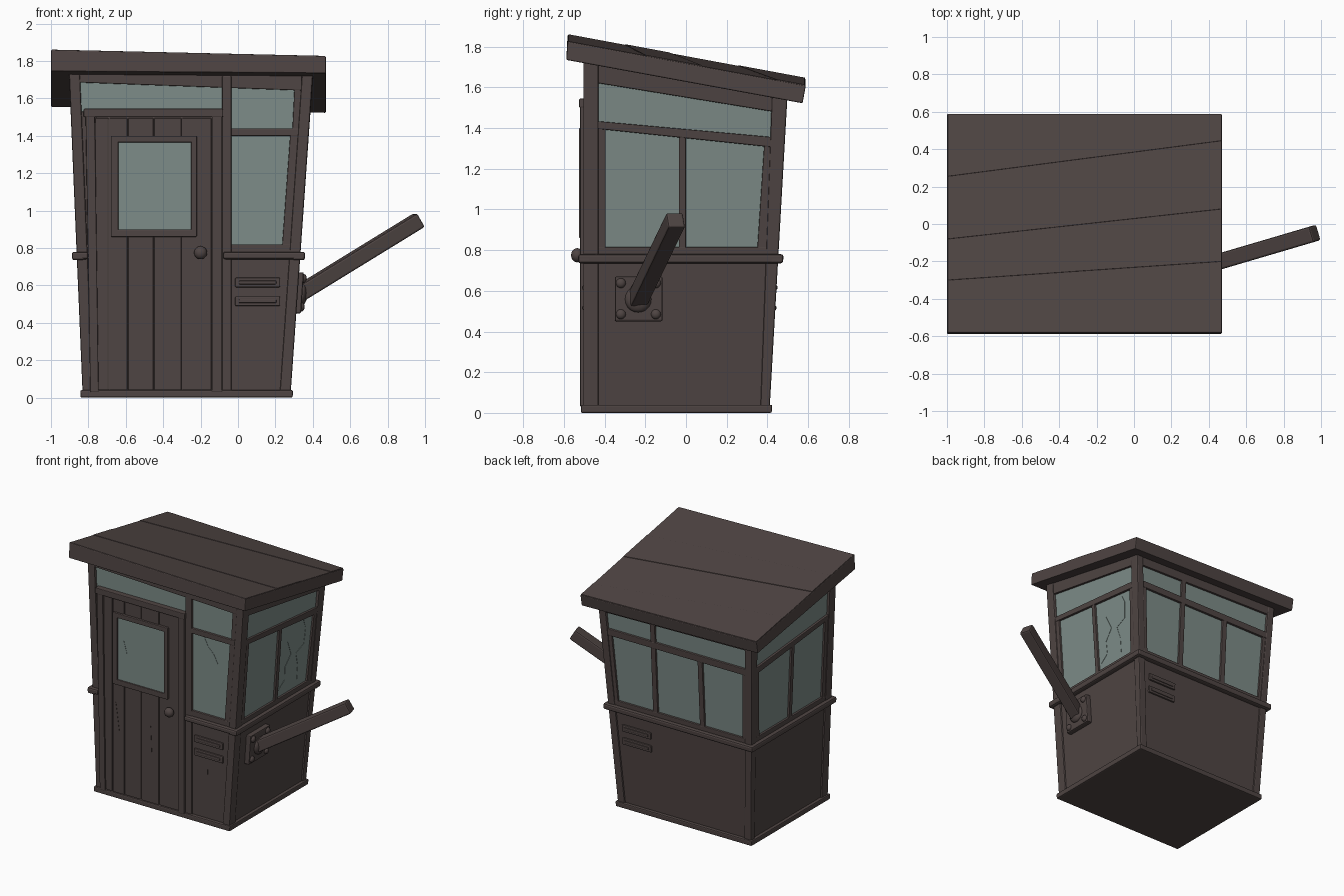
import bpy, bmesh, math
from mathutils import Vector, Matrix

if "Cube" in bpy.data.objects:
    bpy.data.objects.remove(bpy.data.objects["Cube"])

def material(name, col):
    m = bpy.data.materials.new(name)
    m.diffuse_color = (*col, 1)
    m.use_nodes = True
    m.node_tree.nodes["Principled BSDF"].inputs["Base Color"].default_value = m.diffuse_color
    return m

WOOD = material("dark_wood", (0.078, 0.059, 0.056))
GLASS = material("dusty_glass", (0.205, 0.262, 0.246))

def finish(bm, name, mats, bevel=0.0):
    bmesh.ops.recalc_face_normals(bm, faces=bm.faces[:])
    me = bpy.data.meshes.new(name)
    bm.to_mesh(me)
    bm.free()
    for m in mats:
        me.materials.append(m)
    ob = bpy.data.objects.new(name, me)
    bpy.context.collection.objects.link(ob)
    if bevel:
        b = ob.modifiers.new("soft_edge", 'BEVEL')
        b.width, b.segments = bevel, 2
    return ob

def hexa(name, low, high, mat=WOOD, bevel=0.006):
    """Six sided solid between two four point loops."""
    bm = bmesh.new()
    a = [bm.verts.new(p) for p in low]
    b = [bm.verts.new(p) for p in high]
    bm.faces.new(a)
    bm.faces.new(b)
    for i in range(4):
        j = (i + 1) % 4
        bm.faces.new((a[i], a[j], b[j], b[i]))
    return finish(bm, name, [mat], bevel)

# leaning wall planes and roof underside
def left(z): return -0.83 - 0.043 * z
def right(z): return 0.28 + 0.07 * z
def back(z): return 0.41 + 0.057 * z
FRONT = -0.505
def roof_z(x, y): return 1.63 - 0.186 * y - 0.023 * (x - 0.47)

FACE = {
    "front": lambda u, z, d: (u, FRONT - d, z),
    "back": lambda u, z, d: (u, back(z) + d, z),
    "right": lambda u, z, d: (right(z) + d, u, z),
    "left": lambda u, z, d: (left(z) - d, u, z),
}

def slab(name, face, quad, d1=0.0, d0=-0.04, mat=WOOD, bevel=0.005):
    f = FACE[face]
    return hexa(name, [f(u, z, d0) for u, z in quad], [f(u, z, d1) for u, z in quad], mat, bevel)

def rect(u0, u1, z0, z1):
    return [(u0, z0), (u1, z0), (u1, z1), (u0, z1)]

def ring(zf, d, zb=None):
    zb = zf if zb is None else zb
    return [(left(zf) - d, FRONT - d, zf), (right(zf) + d, FRONT - d, zf),
            (right(zb) + d, back(zb) + d, zb), (left(zb) - d, back(zb) + d, zb)]

# lower walls, glazed upper core, base rail
hexa("lower_walls", ring(0.02, -0.012), ring(0.78, -0.012), bevel=0)
hexa("window_glass", ring(0.76, -0.02), ring(1.73, -0.02, 1.545), GLASS, 0)
hexa("base_rail", ring(0.0, 0.012), ring(0.04, 0.012), bevel=0.008)

# corner posts
for sx in ("left", "right"):
    for sy in ("front", "back"):
        loops = []
        for z in (0.02, 1.73 if sy == "front" else 1.55):
            fx, dx = (left(z), 0.058) if sx == "left" else (right(z), -0.058)
            fy, dy = (FRONT, 0.075) if sy == "front" else (back(z), -0.045 - 0.02 * z)
            pts = [(fx, fy), (fx + dx, fy), (fx + dx, fy + dy), (fx, fy + dy)]
            loops.append([(x, y, z if z < 1 else roof_z(x, y) + 0.01) for x, y in pts])
        hexa(f"{sy}_{sx}_post", *loops, bevel=0.008)

# roof slab, with skewed boards laid on top
def roof_top(x, y, h=0.0):
    return (x, y, roof_z(x, y) + 0.088 + h)
hexa("roof_slab",
     [(-1.0, -0.588, 1.745), (0.47, -0.588, 1.735), (0.47, 0.573, 1.522), (-1.0, 0.573, 1.554)],
     [roof_top(-1.0, -0.582), roof_top(0.47, -0.582), roof_top(0.47, 0.589), roof_top(-1.0, 0.589)],
     bevel=0.006)
seams = [(-0.578, -0.578), (-0.3, -0.2), (-0.08, 0.08), (0.255, 0.445), (0.585, 0.585)]
for i in range(4):
    (a0, a1), (b0, b1) = seams[i], seams[i + 1]
    pts = [(-0.996, a0), (0.466, a1), (0.466, b1), (-0.996, b0)]
    hexa(f"roof_board_{i}", [roof_top(x, y, -0.02) for x, y in pts],
         [roof_top(x, y, 0.002 + 0.003 * (i % 2)) for x, y in pts], bevel=0.002)

# side window frames, same on left and right
for s in ("right", "left"):
    w = left(1.6) if s == "left" else right(1.6)
    slab(f"{s}_sill", s, rect(-0.434, 0.40, 0.77, 0.815), -0.004)
    slab(f"{s}_mid_bar", s, [(-0.434, 1.396), (0.42, 1.306), (0.42, 1.356), (-0.434, 1.434)], -0.003)
    slab(f"{s}_top_rail", s, [(-0.434, 1.621), (0.425, 1.481),
         (0.425, roof_z(w, 0.425) + 0.01), (-0.434, roof_z(w, -0.434) + 0.01)], -0.004)
    slab(f"{s}_mullion", s, rect(-0.035, 0.0, 0.80, 1.37), -0.005)
    slab(f"{s}_front_jamb", s, rect(-0.434, -0.395, 0.80, 1.41), -0.006)
    slab(f"{s}_back_jamb", s, [(0.35, 0.80), (0.40, 0.80), (0.42, 1.33), (0.385, 1.33)], -0.006)
    slab(f"{s}_belt", s, rect(FRONT - 0.025, 0.475, 0.735, 0.78), 0.025, bevel=0.012)

# back window frames
slab("back_sill", "back", rect(-0.81, 0.282, 0.77, 0.815), -0.004)
slab("back_mid_bar", "back", rect(-0.834, 0.318, 1.305, 1.355), -0.003)
slab("back_top_rail", "back", [(-0.843, 1.50), (0.33, 1.475), (0.33, 1.545), (-0.843, 1.57)], -0.004)
slab("back_long_mullion", "back", rect(-0.08, -0.04, 0.80, 1.50), -0.005)
slab("back_short_mullion", "back", rect(-0.47, -0.43, 0.80, 1.32), -0.005)
slab("back_left_jamb", "back", [(-0.811, 0.8), (-0.785, 0.8), (-0.805, 1.32), (-0.834, 1.32)], -0.006)
slab("back_right_jamb", "back", [(0.25, 0.8), (0.282, 0.8), (0.318, 1.32), (0.285, 1.32)], -0.006)
slab("back_belt", "back", rect(left(0.76) - 0.025, right(0.76) + 0.025, 0.735, 0.78), 0.025, bevel=0.012)

# front frames
slab("front_left_wall", "front", [(-0.778, 0.03), (-0.72, 0.03), (-0.72, 1.53), (-0.843, 1.53)], -0.012)
slab("front_mullion", "front", rect(-0.085, -0.035, 0.03, 1.72))
slab("front_sill", "front", rect(-0.05, 0.282, 0.77, 0.82), -0.004)
slab("front_mid_bar", "front", rect(-0.05, 0.325, 1.40, 1.44), -0.003)
slab("front_jamb", "front", [(0.235, 0.8), (0.282, 0.8), (0.325, 1.42), (0.28, 1.42)], -0.006)
slab("front_upper_jamb", "front", [(0.29, 1.42), (0.325, 1.42), (0.342, 1.66), (0.302, 1.66)], -0.006)
slab("front_top_rail", "front", [(-0.85, 1.685), (0.342, 1.642), (0.342, 1.735), (-0.85, 1.765)], -0.004)
slab("front_belt_right", "front", rect(-0.08, right(0.76) + 0.025, 0.74, 0.78), 0.025, bevel=0.012)
slab("front_belt_left", "front", rect(left(0.76) - 0.025, -0.80, 0.74, 0.78), 0.025, bevel=0.012)

# door surround, planks and window
slab("door_frame_left", "front", [(-0.79, 0.03), (-0.745, 0.03), (-0.765, 1.51), (-0.815, 1.51)], 0.015)
slab("door_frame_right", "front", rect(-0.14, -0.085, 0.03, 1.53), 0.015)
slab("door_frame_top", "front", rect(-0.825, -0.08, 1.50, 1.545), 0.02)
slab("door_backing", "front", rect(-0.76, -0.13, 0.03, 1.51), -0.003, bevel=0)
edges = [-0.765, -0.69, -0.59, -0.45, -0.30, -0.14]
for i, (a, b) in enumerate(zip(edges, edges[1:])):
    slab(f"door_plank_{i}", "front", rect(a + 0.002, b - 0.002, 0.04, 1.495), 0.004 + 0.003 * (i % 2), bevel=0.005)
slab("door_glass", "front", rect(-0.66, -0.23, 0.88, 1.38), 0.011, mat=GLASS, bevel=0)
for n, r in (("left", (-0.68, -0.64, 0.86, 1.40)), ("right", (-0.25, -0.22, 0.86, 1.40)),
             ("bottom", (-0.67, -0.23, 0.86, 0.90)), ("top", (-0.67, -0.23, 1.365, 1.40))):
    slab(f"door_window_{n}", "front", rect(*r), 0.022)

# vents on front and back
for f in ("front", "back"):
    for i, z in enumerate((0.49, 0.59)):
        slab(f"{f}_vent_{i}", f, rect(-0.015, 0.225, z, z + 0.052), 0.0, bevel=0.006)
        slab(f"{f}_vent_slat_{i}", f, rect(0.005, 0.205, z + 0.016, z + 0.036), 0.005)

# door knob, bolts and pivot
def ball(name, loc, scale):
    bm = bmesh.new()
    bmesh.ops.create_uvsphere(bm, u_segments=16, v_segments=10, radius=1,
                              matrix=Matrix.Translation(loc) @ Matrix.Diagonal((*scale, 1)))
    for fc in bm.faces:
        fc.smooth = True
    finish(bm, name, [WOOD])

ball("door_knob", (-0.20, -0.535, 0.775), (0.035, 0.03, 0.035))
slab("lever_plate", "right", rect(-0.35, -0.115, 0.45, 0.67), 0.025, bevel=0.008)
for y in (-0.32, -0.148):
    for z in (0.485, 0.638):
        ball("plate_bolt", (right(z) + 0.025, y, z), (0.018, 0.024, 0.024))
ball("lever_pivot", (right(0.56) + 0.022, -0.235, 0.56), (0.03, 0.066, 0.066))

# lever
a, b = Vector((0.33, -0.238, 0.557)), Vector((0.968, -0.05, 0.949))
bm = bmesh.new()
bmesh.ops.create_cube(bm, size=1, matrix=Matrix.Translation((a + b) / 2)
                      @ (b - a).to_track_quat('Z', 'Y').to_matrix().to_4x4()
                      @ Matrix.Diagonal((0.086, 0.084, (b - a).length, 1)))
finish(bm, "lever", [WOOD], 0.010)

# thin raised cracks in glass and wood
def crack(name, face, pts, d, mat, w=0.004):
    for (u0, z0), (u1, z1) in zip(pts, pts[1:]):
        n = Vector((z0 - z1, u1 - u0)).normalized() * w / 2
        q = [(u0 - n.x, z0 - n.y), (u1 - n.x, z1 - n.y), (u1 + n.x, z1 + n.y), (u0 + n.x, z0 + n.y)]
        slab(name, face, q, d + 0.002, d - 0.002, mat, 0)

crack("front_glass_crack", "front", [(0.06, 1.39), (0.09, 1.33), (0.14, 1.28), (0.17, 1.22)], -0.02, GLASS)
crack("side_glass_crack", "right", [(0.02, 0.87), (0.09, 0.92), (0.085, 1.02), (0.15, 1.10), (0.10, 1.21)], -0.02, GLASS)
crack("side_glass_crack", "right", [(0.27, 1.33), (0.31, 1.24), (0.30, 1.12), (0.21, 1.08), (0.24, 0.98), (0.24, 0.87)], -0.02, GLASS)
crack("door_glass_crack", "front", [(-0.59, 1.20), (-0.565, 1.11)], 0.011, GLASS)
crack("wall_crack", "front", [(0.09, 0.43), (0.095, 0.31)], -0.012, WOOD)
crack("door_crack", "front", [(-0.66, 0.72), (-0.63, 0.50)], 0.007, WOOD)
crack("door_crack", "front", [(-0.37, 0.62), (-0.36, 0.40)], 0.007, WOOD)
